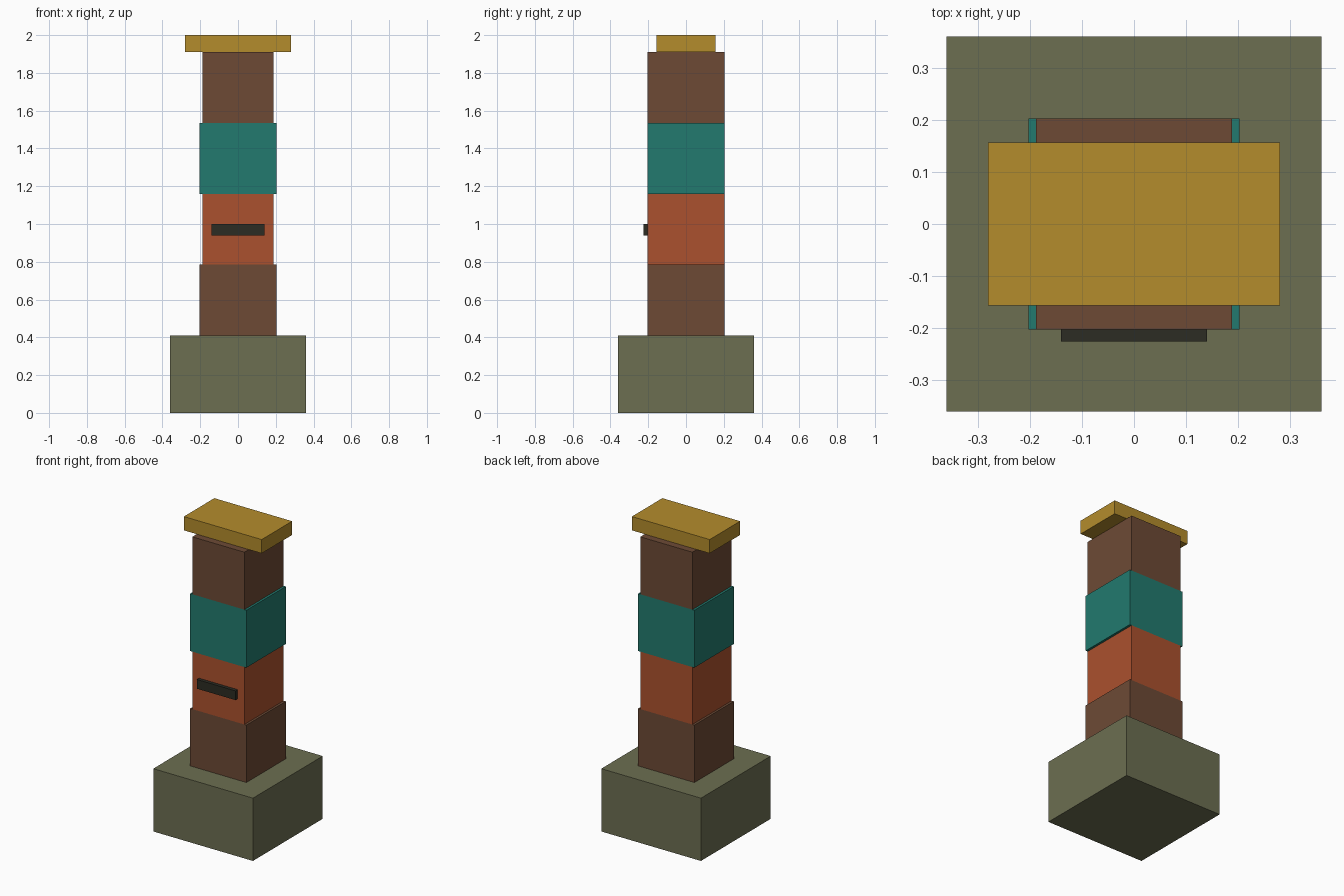
import bpy

cube = bpy.data.objects.get("Cube")
if cube:
    bpy.data.objects.remove(cube, do_unlink=True)


def linear(c):
    c /= 255
    return c / 12.92 if c <= 0.04045 else ((c + 0.055) / 1.055) ** 2.4


def material(name, *rgb):
    mat = bpy.data.materials.new(name)
    mat.use_nodes = True
    colour = [linear(c) for c in rgb] + [1]
    mat.diffuse_color = colour
    mat.node_tree.nodes["Principled BSDF"].inputs["Base Color"].default_value = colour
    return mat


def block(name, mat, width, depth, bottom, top, y=0):
    bpy.ops.mesh.primitive_cube_add(size=1, location=(0, y, (bottom + top) / 2))
    obj = bpy.context.object
    obj.name = name
    obj.scale = (width, depth, top - bottom)
    bpy.ops.object.transform_apply(location=False, rotation=False, scale=True)
    obj.data.materials.append(mat)
    return obj


olive = material("olive stone", 108, 110, 81)
brown = material("brown wood", 109, 74, 53)
orange = material("burnt orange", 171, 81, 46)
teal = material("teal", 34, 122, 110)
gold = material("gold", 180, 140, 44)
dark = material("charcoal", 44, 44, 35)

# Plinth
block("base", olive, 0.72, 0.72, 0, 0.41)

# Stacked pole sections, alternating wide and narrow
step = 0.375
for i, (name, mat) in enumerate([("lower_section", brown), ("orange_section", orange),
                                 ("teal_section", teal), ("upper_section", brown)]):
    bottom = 0.41 + i * step
    block(name, mat, 0.376 if i % 2 else 0.406, 0.406, bottom, bottom + step)

# Mouth bar on the front and flat cap on top
block("mouth_bar", dark, 0.28, 0.045, 0.94, 1.0, y=-0.203)
block("cap", gold, 0.562, 0.314, 1.91, 2.0)
